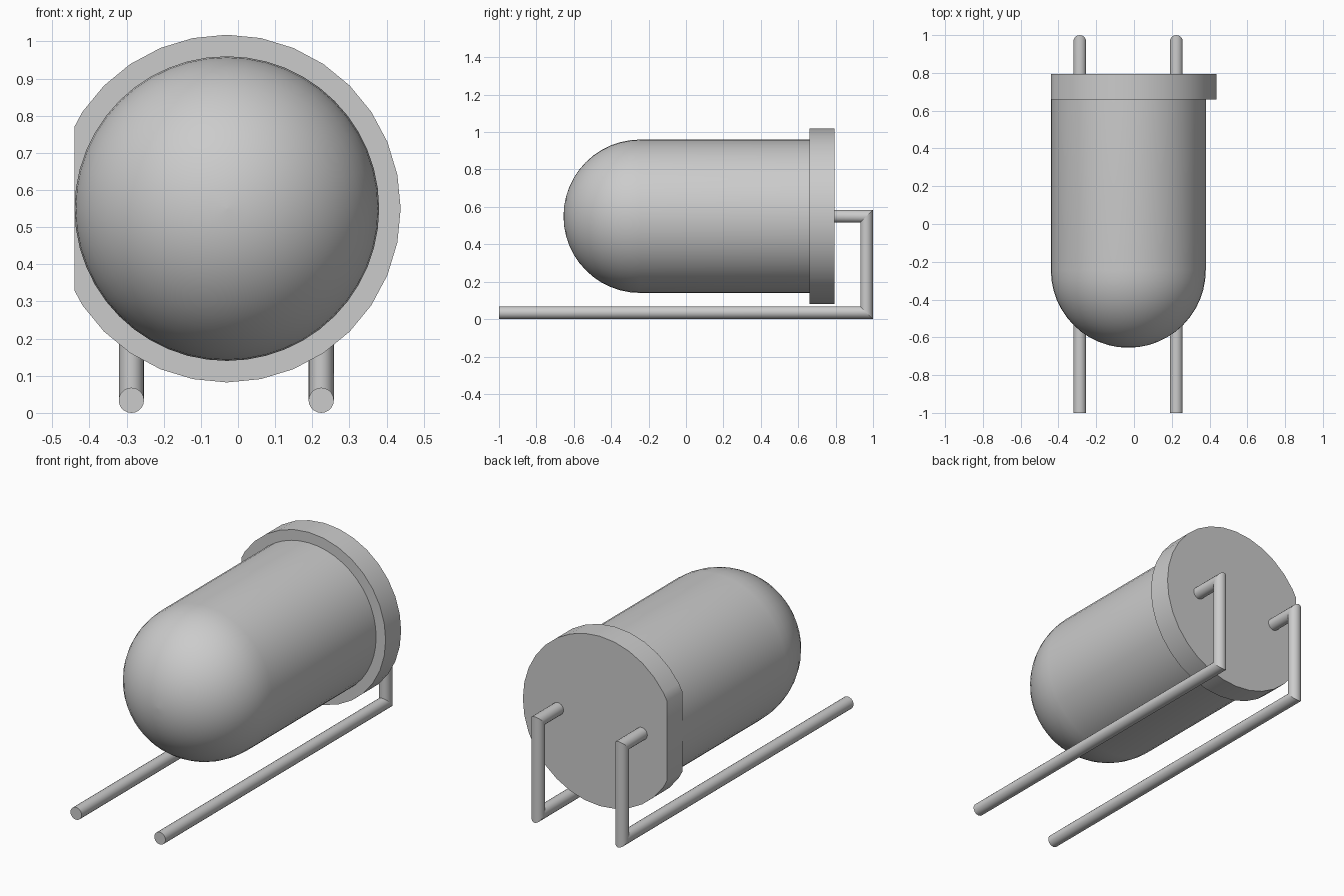
import bpy, bmesh
from math import sin, cos, pi, radians
from mathutils import Vector

if "Cube" in bpy.data.objects:
    bpy.data.objects.remove(bpy.data.objects["Cube"], do_unlink=True)

# Single plain grey
GREY = (0.6, 0.6, 0.6, 1.0)
grey = bpy.data.materials.new("plain_grey")
grey.use_nodes = True
grey.diffuse_color = GREY
grey.node_tree.nodes["Principled BSDF"].inputs["Base Color"].default_value = GREY

AXIS_X, AXIS_Z = -0.03, 0.55      # centre line of the bulb
BODY_R, FLANGE_R = 0.41, 0.468
DOME_Y, FLANGE_Y, BACK_Y = -0.245, 0.66, 0.795


def ring(centre, radius, across, sides):
    """Ring of points spanned by the x axis and the vector 'across'."""
    return [Vector(centre) + radius * (cos(2 * pi * i / sides) * Vector((1, 0, 0))
            + sin(2 * pi * i / sides) * Vector(across)) for i in range(sides)]


def loft(name, rings, flat_x=None, hard_rings=False):
    """Skin the rings, cap both ends and optionally slice off the right side."""
    bm = bmesh.new()
    loops = [[bm.verts.new(p) for p in r] for r in rings]
    n = len(loops[0])
    for a, b in zip(loops, loops[1:]):
        for i in range(n):
            j = (i + 1) % n
            bm.faces.new((a[i], a[j], b[j], b[i]))
    bm.faces.new(loops[0])
    bm.faces.new(loops[-1])
    if hard_rings:
        for loop in loops:
            for i in range(n):
                bm.edges.get((loop[i], loop[(i + 1) % n])).smooth = False
    bmesh.ops.remove_doubles(bm, verts=bm.verts, dist=1e-5)
    if flat_x is not None:
        cut = bmesh.ops.bisect_plane(bm, geom=bm.verts[:] + bm.edges[:] + bm.faces[:],
                                     plane_co=(flat_x, 0, 0), plane_no=(-1, 0, 0),
                                     clear_outer=True)
        edges = [e for e in cut["geom_cut"] if isinstance(e, bmesh.types.BMEdge)]
        bmesh.ops.holes_fill(bm, edges=edges, sides=0)
    bmesh.ops.recalc_face_normals(bm, faces=bm.faces)
    for f in bm.faces:
        f.smooth = True
    for e in bm.edges:
        if len(e.link_faces) == 2 and e.calc_face_angle() > radians(30):
            e.smooth = False
    mesh = bpy.data.meshes.new(name)
    bm.to_mesh(mesh)
    bm.free()
    mesh.materials.append(grey)
    obj = bpy.data.objects.new(name, mesh)
    bpy.context.scene.collection.objects.link(obj)
    return obj


def turned(name, profile, sides, flat_x=None):
    """Round part about the bulb axis from (y, radius) pairs."""
    return loft(name, [ring((AXIS_X, y, AXIS_Z), r, (0, 0, 1), sides)
                       for y, r in profile], flat_x)


# Domed body: hemisphere running into a cylinder
STEPS = 12
dome = [(DOME_Y - BODY_R * cos(a), BODY_R * sin(a))
        for a in (pi / 2 * i / STEPS for i in range(1, STEPS + 1))]
tip = [(DOME_Y - BODY_R, 0.002)]
turned("domed_body", tip + dome + [(FLANGE_Y + 0.02, BODY_R)], 48)

# Base flange with a flat on its right side
turned("base_flange", [(FLANGE_Y, FLANGE_R), (BACK_Y, FLANGE_R)], 32, flat_x=-0.44)

# Two bent wire leads with mitred corners
WIRE_R = 0.034
BEND_Y = 1 - WIRE_R
for name, x in (("right_lead", -0.287), ("left_lead", 0.224)):
    path = [((x, -1, WIRE_R), (0, 0, 1)),
            ((x, BEND_Y, WIRE_R), (0, -1, 1)),
            ((x, BEND_Y, AXIS_Z), (0, -1, -1)),
            ((x, BACK_Y - 0.02, AXIS_Z), (0, 0, -1))]
    loft(name, [ring(c, WIRE_R, across, 20) for c, across in path], hard_rings=True)
